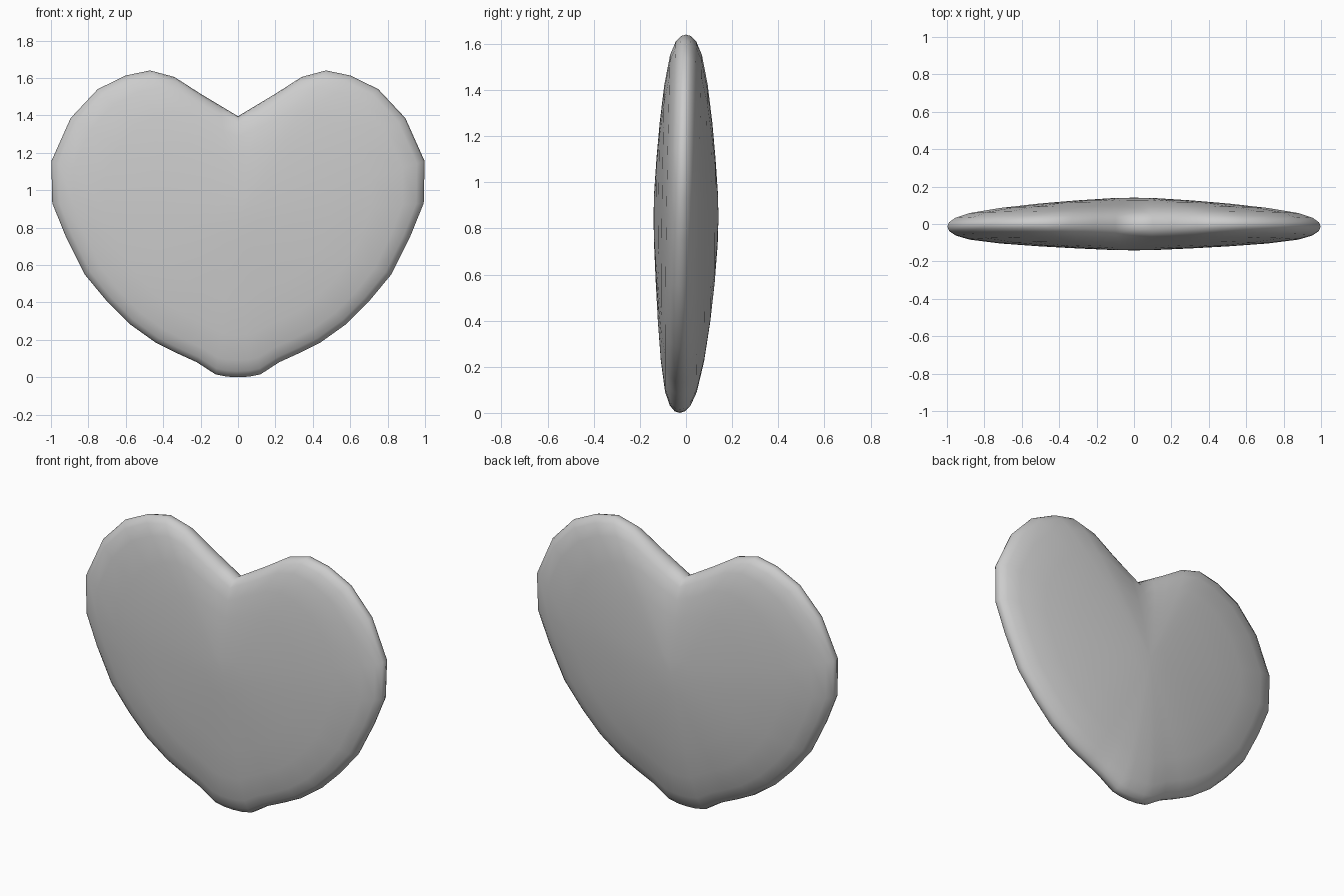
import bpy, bmesh, math

if "Cube" in bpy.data.objects:
    bpy.data.objects.remove(bpy.data.objects["Cube"])

# Right half of the heart outline (x, z), notch to bottom tip
HALF = [(0, 1.395), (0.1, 1.455), (0.2, 1.515), (0.34, 1.605), (0.47, 1.64),
        (0.60, 1.613), (0.75, 1.54), (0.895, 1.385), (0.998, 1.155), (0.993, 0.93),
        (0.92, 0.75), (0.82, 0.55), (0.7, 0.405), (0.58, 0.285), (0.44, 0.185),
        (0.33, 0.13), (0.22, 0.08), (0.12, 0.015), (0.06, 0.003), (0, 0.0)]
OUTLINE = HALF + [(-x, z) for x, z in HALF[-2:0:-1]]
CZ = 0.85

# Pillow cross-section: (outline scale, half thickness)
SECTION = [(0.993, 0.022), (0.965, 0.045), (0.90, 0.069), (0.75, 0.094),
           (0.55, 0.114), (0.35, 0.128), (0.15, 0.138)]
RINGS = ([(s, -t) for s, t in reversed(SECTION)] + [(1.0, 0.0)] + SECTION)


def ring_point(px, pz, s, y):
    """Scale an outline point, easing it to a round shape near the middle."""
    dx, dz = px, pz - CZ
    r = math.hypot(dx, dz)
    w = 0.7 * (1 - s)
    k = s * ((1 - w) + w * 0.75 / r)
    shift = -0.027 * s * s * (1 - (pz / 1.64) ** 2)   # lower rim sits forward
    return (dx * k, y + shift, CZ + dz * k)


# Heart cushion
bm = bmesh.new()
rings = [[bm.verts.new(ring_point(x, z, s, y)) for x, z in OUTLINE] for s, y in RINGS]
n = len(OUTLINE)
for a, b in zip(rings, rings[1:]):
    for i in range(n):
        j = (i + 1) % n
        bm.faces.new((a[i], a[j], b[j], b[i]))
for ring, y in ((rings[0], -0.141), (rings[-1], 0.141)):
    centre = bm.verts.new((0, y, CZ))
    for i in range(n):
        bm.faces.new((ring[i], ring[(i + 1) % n], centre))
bmesh.ops.recalc_face_normals(bm, faces=bm.faces)
for f in bm.faces:
    f.smooth = True

mesh = bpy.data.meshes.new("heart")
bm.to_mesh(mesh)
bm.free()
heart = bpy.data.objects.new("heart", mesh)
bpy.context.collection.objects.link(heart)
